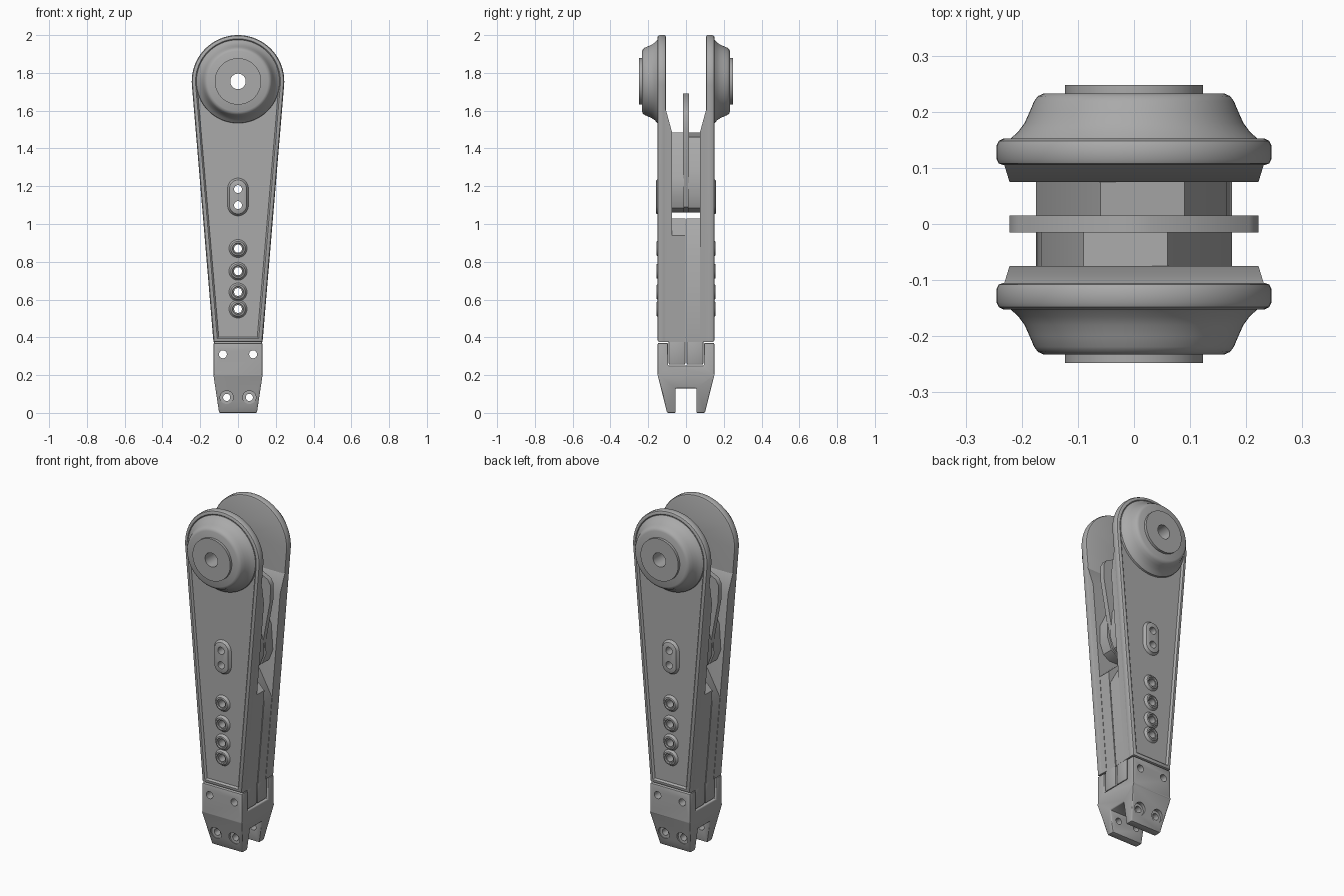
import bpy, bmesh, math
from mathutils import Matrix

cube = bpy.data.objects.get("Cube")
if cube:
    bpy.data.objects.remove(cube, do_unlink=True)

grey = bpy.data.materials.new("machined_grey")
grey.use_nodes = True
COLOUR = (0.4, 0.4, 0.4, 1)
grey.diffuse_color = COLOUR
grey.node_tree.nodes["Principled BSDF"].inputs["Base Color"].default_value = COLOUR

HUB_Z, HUB_R, BASE_Z, BASE_W = 1.755, 0.245, 0.375, 0.13
RIVETS = (0.55, 0.64, 0.75, 0.87)
PINS = (1.1, 1.185)


def half_width(z):
    return BASE_W + (z - BASE_Z) * 0.0833


def make(name, bm):
    bmesh.ops.recalc_face_normals(bm, faces=bm.faces)
    mesh = bpy.data.meshes.new(name)
    bm.to_mesh(mesh)
    bm.free()
    mesh.materials.append(grey)
    ob = bpy.data.objects.new(name, mesh)
    bpy.context.collection.objects.link(ob)
    return ob


def loft(name, loops):
    """Skin matching closed loops of points and cap both ends."""
    bm = bmesh.new()
    rings = [[bm.verts.new(p) for p in loop] for loop in loops]
    n = len(rings[0])
    for a, b in zip(rings, rings[1:]):
        for i in range(n):
            j = (i + 1) % n
            bm.faces.new((a[i], a[j], b[j], b[i]))
    bm.faces.new(rings[0])
    bm.faces.new(rings[-1])
    return make(name, bm)


def slab(name, outline, y0, y1):
    return loft(name, [[(x, y, z) for x, z in outline] for y in (y0, y1)])


def lathe(name, profile, z, segs=64):
    """Spin a closed (radius, y) profile round a front-to-back axis."""
    bm = bmesh.new()
    rings = []
    for i in range(segs):
        a = math.tau * i / segs
        rings.append([bm.verts.new((r * math.cos(a), y, z + r * math.sin(a))) for r, y in profile])
    n = len(profile)
    for i in range(segs):
        a, b = rings[i], rings[(i + 1) % segs]
        for k in range(n):
            m = (k + 1) % n
            bm.faces.new((a[k], a[m], b[m], b[k]))
    return make(name, bm)


def bake(ob):
    """Apply the modifiers of an object."""
    bpy.context.view_layer.update()
    graph = bpy.context.evaluated_depsgraph_get()
    mesh = bpy.data.meshes.new_from_object(ob.evaluated_get(graph))
    ob.modifiers.clear()
    ob.data = mesh


def bevel(ob, width, segments=2):
    mod = ob.modifiers.new("bevel", "BEVEL")
    mod.width, mod.segments, mod.limit_method = width, segments, "ANGLE"
    bake(ob)


def drill(ob, holes):
    """Cut front-to-back holes given as (x, z, radius, y0, y1)."""
    bm = bmesh.new()
    for x, z, r, y0, y1 in holes:
        place = Matrix.Translation((x, (y0 + y1) / 2, z)) @ Matrix.Rotation(math.pi / 2, 4, "X")
        bmesh.ops.create_cone(bm, cap_ends=True, segments=32, radius1=r, radius2=r,
                              depth=y1 - y0, matrix=place)
    cutter = make("hole_cutter", bm)
    cutter.hide_render = True
    mod = ob.modifiers.new("holes", "BOOLEAN")
    mod.operation, mod.solver, mod.object = "DIFFERENCE", "EXACT", cutter
    bake(ob)
    bpy.data.objects.remove(cutter, do_unlink=True)


def teardrop(y, d):
    pts = []
    for i in range(49):
        a = math.radians(-4.8 + 189.6 * i / 48)
        pts.append(((HUB_R - d) * math.cos(a), y, HUB_Z + (HUB_R - d) * math.sin(a)))
    return pts + [(d - BASE_W, y, BASE_Z + d), (BASE_W - d, y, BASE_Z + d)]


def taper(y, top, d=0.0):
    w0, w1 = BASE_W - d, half_width(top) - d
    return [(-w0, y, BASE_Z), (w0, y, BASE_Z), (w1, y, top), (-w1, y, top)]


def pill(y, r):
    pts = []
    for i in range(32):
        a = math.tau * (i + 0.5) / 32
        shift = 0.045 if math.sin(a) > 0 else -0.045
        pts.append((r * math.cos(a), y, 1.143 + shift + r * math.sin(a)))
    return pts


through = [(0, z, 0.021, -0.4, 0.4) for z in RIVETS + PINS]
axle = [(0, HUB_Z, 0.041, -0.4, 0.4)]
half = []

# Outer side plate with rounded rim and recessed face
shell = loft("side_plate", [teardrop(y, d) for y, d in (
    (-0.105, 0.012), (-0.108, 0.004), (-0.116, 0), (-0.14, 0), (-0.148, 0.004),
    (-0.152, 0.012), (-0.152, 0.02), (-0.148, 0.025), (-0.141, 0.028))])
drill(shell, through + axle)

# Thick lower part behind the plate
backing = loft("plate_backing", [taper(-0.125, 1.63), taper(-0.105, 1.6, 0.001),
                                 taper(-0.09, 1.545, 0.001), taper(-0.075, 1.49, 0.001)])
drill(backing, through)

# Flared hub and its end cap
hub = lathe("hub", [(0.041, -0.12), (0.222, -0.135), (0.22, -0.152), (0.206, -0.165),
                    (0.195, -0.18), (0.186, -0.2), (0.178, -0.219), (0.171, -0.228),
                    (0.16, -0.233), (0.041, -0.233)], HUB_Z)
cap = lathe("hub_cap", [(0.041, -0.2), (0.123, -0.2), (0.123, -0.248), (0.041, -0.248)], HUB_Z)
half += [shell, backing, hub, cap]

# Raised rivet collars
for z in RIVETS:
    half.append(lathe("rivet_collar", [(0.021, -0.13), (0.05, -0.139), (0.042, -0.146),
                                       (0.038, -0.155), (0.03, -0.157), (0.027, -0.15),
                                       (0.021, -0.15)], z, 32))

# Raised two-pin boss
boss = loft("pin_boss", [pill(-0.13, 0.058), pill(-0.141, 0.055), pill(-0.146, 0.049),
                         pill(-0.156, 0.045), pill(-0.158, 0.041)])
drill(boss, through)
half.append(boss)

# Inner core, with uneven shoulders
core = slab("core", [(-BASE_W + 0.003, BASE_Z), (BASE_W - 0.003, BASE_Z),
                     (half_width(0.94) - 0.003, 0.94), (0.08, 1.03), (-0.08, 1.03),
                     (0.003 - half_width(0.87), 0.87)], -0.08, -0.003)
drill(core, through)
core_foot = slab("core_foot", [(-0.125, 0.255), (0.125, 0.255), (0.127, 0.4), (-0.127, 0.4)],
                 -0.092, -0.003)
bevel(core_foot, 0.008)

# Spacer block beside the centre link
block = slab("link_spacer", [(-0.11, 1.06), (0.11, 1.06), (0.15, 1.085), (0.175, 1.15),
                             (0.175, 1.25), (0.06, 1.485), (-0.09, 1.46), (-0.165, 1.3),
                             (-0.175, 1.15), (-0.15, 1.085)], -0.076, -0.01)
drill(block, through)
half += [core, core_foot, block]

# Centre link plate
link = slab("centre_link", [(-0.1, 1.062), (0.1, 1.062), (0.14, 1.09), (0.16, 1.16),
                            (0.22, 1.48), (0.222, 1.575), (0.205, 1.605), (0.03, 1.692),
                            (-0.03, 1.692), (-0.205, 1.605), (-0.222, 1.575), (-0.22, 1.48),
                            (-0.16, 1.16), (-0.14, 1.09)], -0.015, 0.015)
drill(link, through)

# Forked foot: side profile, narrowed towards the bottom
right = [(0.055, 0.13), (0.055, 0), (0.1, 0), (0.15, 0.2), (0.15, 0.37), (0.095, 0.37), (0.095, 0.25)]
profile = right + [(-y, z) for y, z in reversed(right)]
foot = loft("forked_foot", [[(x, y, z) for y, z in profile] for x in (-BASE_W, BASE_W)])
bm = bmesh.new()
bm.from_mesh(foot.data)
bmesh.ops.bisect_plane(bm, geom=bm.verts[:] + bm.edges[:] + bm.faces[:],
                       plane_co=(0, 0, 0.2), plane_no=(0, 0, 1))
for v in bm.verts:
    if v.co.z < 0.199:
        v.co.x = math.copysign(0.1 + 0.15 * v.co.z, v.co.x)
bm.to_mesh(foot.data)
bm.free()
bevel(foot, 0.006)
bolts = []
for x in (-1, 1):
    bolts += [(0.08 * x, 0.31, 0.021, -0.4, 0.4), (0.06 * x, 0.082, 0.019, -0.4, 0.4)]
drill(foot, bolts)
sinks = [(0.06 * x, 0.082, 0.035, *span) for x in (-1, 1) for span in ((-0.3, -0.108), (0.108, 0.3))]
drill(foot, sinks)
drill(core_foot, bolts)

# Repeat the front half, turned about, on the back
parts = [link, foot] + half
for ob in half:
    twin = ob.copy()
    twin.data = ob.data.copy()
    twin.data.transform(Matrix.Rotation(math.pi, 4, "Z"))
    twin.name = "back_" + ob.name.split(".")[0]
    ob.name = "front_" + ob.name
    bpy.context.collection.objects.link(twin)
    parts.append(twin)

bpy.ops.object.select_all(action="DESELECT")
for ob in parts:
    ob.select_set(True)
bpy.context.view_layer.objects.active = foot
bpy.ops.object.shade_smooth_by_angle(angle=math.radians(35))
